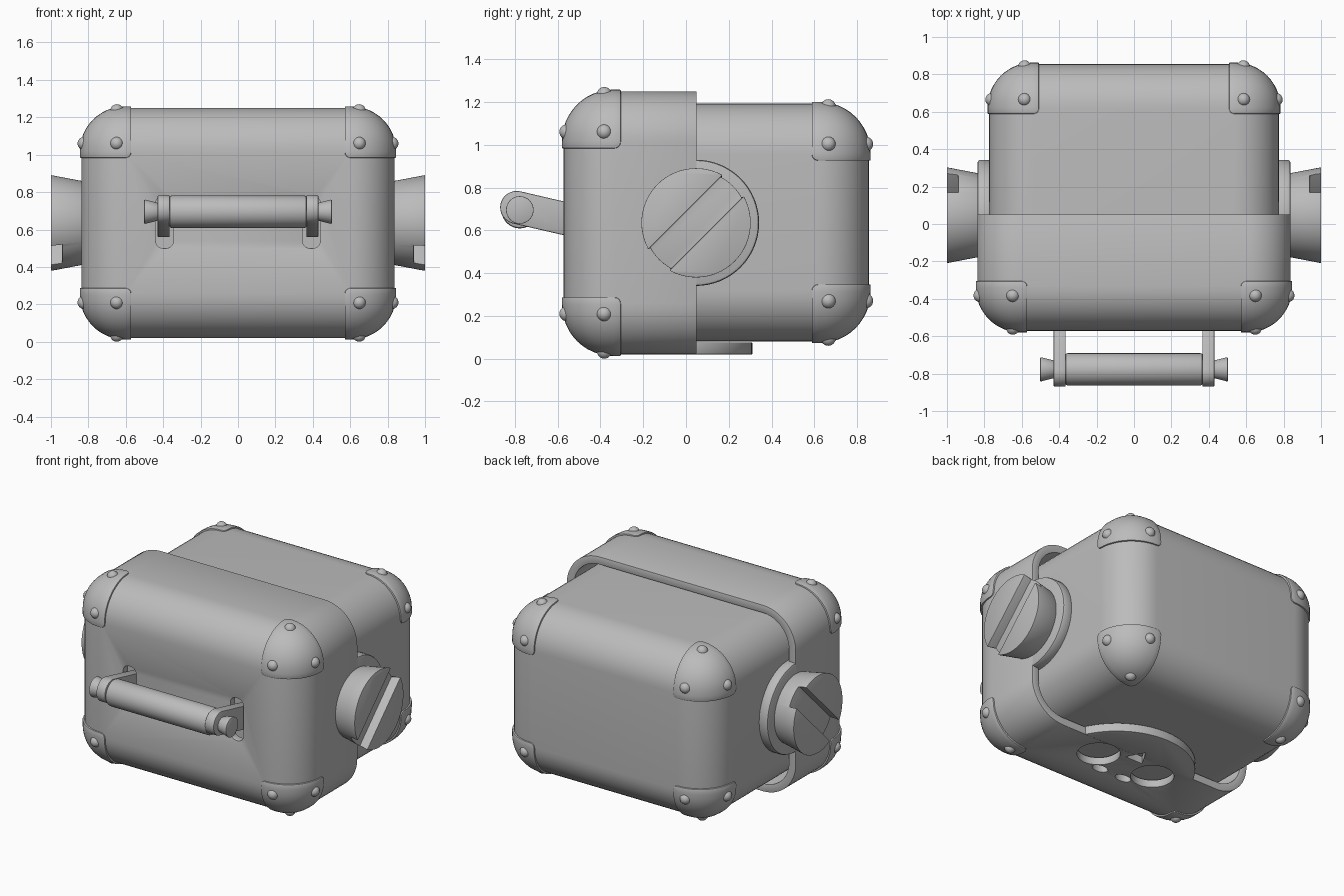
import bpy, bmesh, math
from mathutils import Matrix, Vector

if "Cube" in bpy.data.objects:
    bpy.data.objects.remove(bpy.data.objects["Cube"])

grey = bpy.data.materials.new("grey")
grey.diffuse_color = (0.5, 0.5, 0.5, 1)
grey.use_nodes = True
grey.node_tree.nodes["Principled BSDF"].inputs["Base Color"].default_value = grey.diffuse_color


def make(name, bm):
    mesh = bpy.data.meshes.new(name)
    bm.to_mesh(mesh)
    bm.free()
    obj = bpy.data.objects.new(name, mesh)
    bpy.context.collection.objects.link(obj)
    mesh.materials.append(grey)
    return obj


def finish(obj, cutters=(), bevel=0.0, solid=0.0):
    """Apply thickness, cuts and edge softening, then smooth."""
    if solid:
        m = obj.modifiers.new("thickness", 'SOLIDIFY')
        m.thickness, m.offset, m.use_even_offset = solid, -1, True
    for c in cutters:
        m = obj.modifiers.new("cut", 'BOOLEAN')
        m.operation, m.object, m.solver = 'DIFFERENCE', c, 'EXACT'
    if bevel:
        m = obj.modifiers.new("soft_edge", 'BEVEL')
        m.width, m.segments, m.limit_method = bevel, 2, 'ANGLE'
        m.angle_limit = math.radians(40)
    deps = bpy.context.evaluated_depsgraph_get()
    mesh = bpy.data.meshes.new_from_object(obj.evaluated_get(deps))
    obj.modifiers.clear()
    obj.data = mesh
    bpy.ops.object.select_all(action='DESELECT')
    obj.select_set(True)
    bpy.context.view_layer.objects.active = obj
    bpy.ops.object.shade_smooth_by_angle(angle=math.radians(35))
    return obj


def box(lo, hi):
    bm = bmesh.new()
    bmesh.ops.create_cube(bm, size=1)
    for v in bm.verts:
        v.co = Vector([lo[i] if v.co[i] < 0 else hi[i] for i in range(3)])
    return bm


def round_edges(bm, edges, r, seg):
    bmesh.ops.bevel(bm, geom=edges, offset=r, segments=seg, profile=0.5,
                    affect='EDGES', clamp_overlap=False)


def half_case(name, lo, hi, open_y, r, keep_end):
    """Box rounded everywhere except around its end at open_y."""
    bm = box(lo, hi)
    at_end = lambda g: all(abs(v.co.y - open_y) < 1e-4 for v in g.verts)
    round_edges(bm, [e for e in bm.edges if not at_end(e)], r, 12)
    if not keep_end:
        bmesh.ops.delete(bm, geom=[f for f in bm.faces if at_end(f)], context='FACES')
    return make(name, bm)


def cone_x(name, s, x0, x1, r0, r1, y, z, seg=64):
    """Round part along x, on side s."""
    bm = bmesh.new()
    bmesh.ops.create_cone(bm, cap_ends=True, segments=seg, radius1=r0,
                          radius2=r1, depth=x1 - x0)
    bm.transform(Matrix.Translation((s * (x0 + x1) / 2, y, z))
                 @ Matrix.Rotation(s * math.pi / 2, 4, 'Y'))
    return make(name, bm)


def prism(name, pts, push):
    bm = bmesh.new()
    f = bm.faces.new([bm.verts.new(p) for p in pts])
    ext = bmesh.ops.extrude_face_region(bm, geom=[f])["geom"]
    bmesh.ops.translate(bm, vec=push, verts=[g for g in ext if isinstance(g, bmesh.types.BMVert)])
    bmesh.ops.recalc_face_normals(bm, faces=bm.faces)
    return make(name, bm)


def pillar(name, x, y, r, seg, sx=1.0, sy=1.0):
    """Upright cutter through the underside."""
    pts = [(x + sx * r * math.cos(a), y + sy * r * math.sin(a), -0.1)
           for a in [math.pi / 2 + i * math.tau / seg for i in range(seg)]]
    return prism(name, pts, (0, 0, 0.172))


def corner_plate(corner, sgn, s=0.275, r=0.24):
    """Rounded guard wrapped over one corner."""
    bm = box((0, 0, 0), (s, s, s))
    outer = [e for e in bm.edges if all(sum(c > s / 2 for c in v.co) >= 2 for v in e.verts)]
    inner = [e for e in bm.edges if all(sum(c > s / 2 for c in v.co) <= 1 for v in e.verts)]
    round_edges(bm, outer + [], r, 12)
    inner = [e for e in inner if e.is_valid]
    round_edges(bm, inner, 0.03, 4)
    bm.normal_update()
    bmesh.ops.delete(bm, geom=[f for f in bm.faces if min(f.normal) < -0.05], context='FACES')
    for v in bm.verts:
        v.co = Vector([corner[i] + sgn[i] * (v.co[i] - s) for i in range(3)])
    if sgn[0] * sgn[1] * sgn[2] < 0:
        bmesh.ops.reverse_faces(bm, faces=bm.faces)
    finish(make("corner_plate", bm), solid=0.02, bevel=0.005)


def rivets(corner, sgn, inset=0.19):
    for axis in range(3):
        p = [corner[i] - sgn[i] * (0.015 if i == axis else inset) for i in range(3)]
        bm = bmesh.new()
        bmesh.ops.create_uvsphere(bm, u_segments=20, v_segments=12, radius=0.035)
        bm.transform(Matrix.Translation(p))
        finish(make("rivet", bm))


CY, CZ = 0.047, 0.635

# Cutters: handle slots and underside vents
slots = []
for s in (-1, 1):
    bm = box((s * 0.392 - 0.048, -0.7, 0.5), (s * 0.392 + 0.048, -0.45, 0.78))
    round_edges(bm, [e for e in bm.edges if abs(e.verts[0].co.y - e.verts[1].co.y) > 0.1], 0.04, 5)
    slots.append(make("slot_cutter", bm))
vents = [pillar("vent_cutter", s * 0.21, -0.08, 0.13, 40) for s in (-1, 1)]
vents += [pillar("vent_cutter", s * 0.09, -0.21, 0.055, 20, 1.0, 0.6) for s in (-1, 1)]
vents.append(pillar("vent_cutter", 0, 0.035, 0.075, 3))

# Front cover shell and rear body
cover = half_case("front_cover", (-0.838, -0.572, 0.02), (0.838, 0.05, 1.25), 0.05, 0.24, False)
finish(cover, slots + vents, bevel=0.006, solid=0.05)
body = half_case("rear_body", (-0.775, -0.3, 0.08), (0.775, 0.855, 1.193), -0.3, 0.24, True)
finish(body)

# Rounded tab under the case
R, ty = 0.47, -0.16
a0 = math.asin((0.03 - ty) / R)
arc = [a0 + (math.pi - 2 * a0) * i / 32 for i in range(33)]
tab = prism("bottom_tab", [(R * math.cos(a), ty + R * math.sin(a), 0.02) for a in arc], (0, 0, 0.056))
finish(tab, vents, bevel=0.006)

# Corner guards with rivets
for sx in (-1, 1):
    for sz in (-1, 1):
        for sy, hx, y, z in ((-1, 0.838, -0.572, (0.02, 1.25)), (1, 0.775, 0.855, (0.08, 1.193))):
            c, g = (sx * hx, y, z[sz > 0]), (sx, sy, sz)
            corner_plate([c[i] + g[i] * 0.008 for i in range(3)], g)
            rivets(c, g)

# Side dials with diagonal slots
for s in (-1, 1):
    finish(cone_x("dial_collar", s, 0.76, 0.837, 0.295, 0.295, CY, CZ), bevel=0.014)
    bm = box((-0.06, -0.5, -0.07), (0.06, 0.5, 0.07))
    bm.transform(Matrix.Translation((s * 1.0, CY, CZ)) @ Matrix.Rotation(math.pi / 4, 4, 'X'))
    slot = make("dial_cutter", bm)
    dial = cone_x("dial", s, 0.80, 1.0, 0.218, 0.256, CY, CZ)
    finish(dial, [slot], bevel=0.006)
    slots.append(slot)

# Carrying handle
HY, HZ = -0.777, 0.695
finish(cone_x("handle_bar", 1, -0.368, 0.368, 0.086, 0.086, HY, HZ, 40), bevel=0.012)
tilt = math.radians(13)
for s in (-1, 1):
    tip = Vector((s * 0.365, HY - 0.015, HZ + 0.012))
    along = Vector((0, math.cos(tilt), -math.sin(tilt)))
    up = Vector((0, math.sin(tilt), math.cos(tilt)))
    pts = [tip + 0.077 * (up * math.cos(a) - along * math.sin(a))
           for a in [math.pi * i / 16 for i in range(17)]]
    pts += [tip + along * 0.33 - up * 0.077, tip + along * 0.33 + up * 0.077]
    finish(prism("handle_arm", pts, (s * 0.065, 0, 0)), bevel=0.006)
    finish(cone_x("handle_knob", s, 0.42, 0.502, 0.045, 0.066, HY, HZ, 32), bevel=0.006)

for c in slots + vents:
    bpy.data.objects.remove(c)
